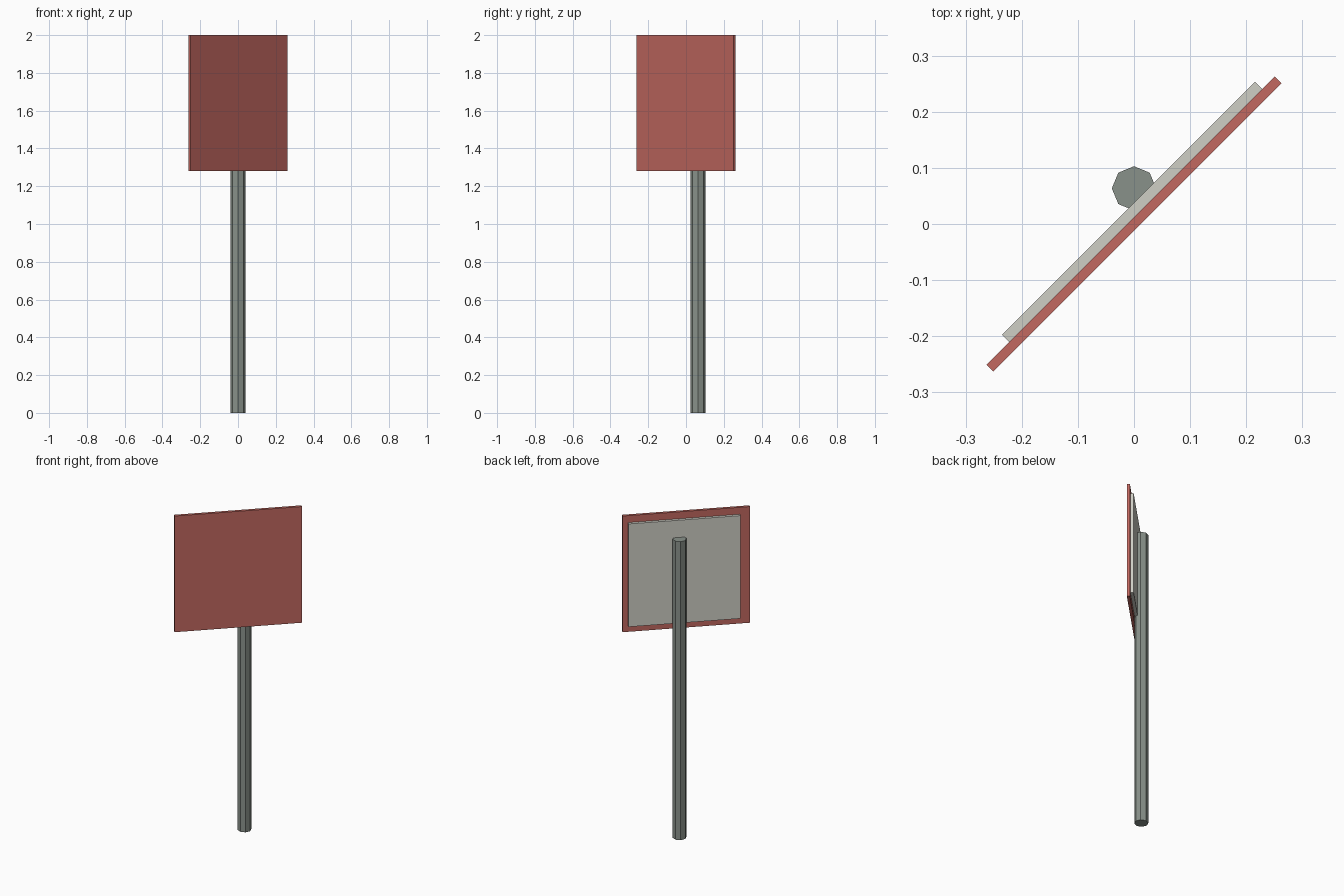
import bpy
import math
from mathutils import Matrix

cube = bpy.data.objects.get("Cube")
if cube:
    bpy.data.objects.remove(cube, do_unlink=True)


def make_material(name, rgb):
    mat = bpy.data.materials.new(name)
    mat.use_nodes = True
    mat.diffuse_color = (*rgb, 1)
    mat.node_tree.nodes["Principled BSDF"].inputs["Base Color"].default_value = (*rgb, 1)
    return mat


red = make_material("faded red", (0.54, 0.14, 0.118))
pale = make_material("pale grey", (0.62, 0.62, 0.56))
steel = make_material("steel grey", (0.25, 0.285, 0.255))

# The sign is turned 45 degrees about the vertical axis
turn = Matrix.Rotation(math.radians(45), 4, "Z")


def add_panel(name, size, centre, mat):
    """Flat board given by width, thickness and height in the turned frame."""
    bpy.ops.mesh.primitive_cube_add(size=1)
    obj = bpy.context.object
    obj.name = name
    obj.data.transform(turn @ Matrix.Translation(centre) @ Matrix.Diagonal((*size, 1)))
    obj.data.materials.append(mat)
    return obj


# Sign board and its smaller backing plate
add_panel("sign_board", (0.726, 0.017, 0.72), (0, 0, 1.64), red)
add_panel("backing_plate", (0.638, 0.019, 0.638), (0.013, 0.0175, 1.638), pale)

# Eight-sided post, sunk slightly into the back of the sign
post_height = 1.85
bpy.ops.mesh.primitive_cylinder_add(vertices=8, radius=0.0395, depth=post_height,
                                    location=(0, 0.0635, post_height / 2))
post = bpy.context.object
post.name = "post"
post.data.materials.append(steel)
